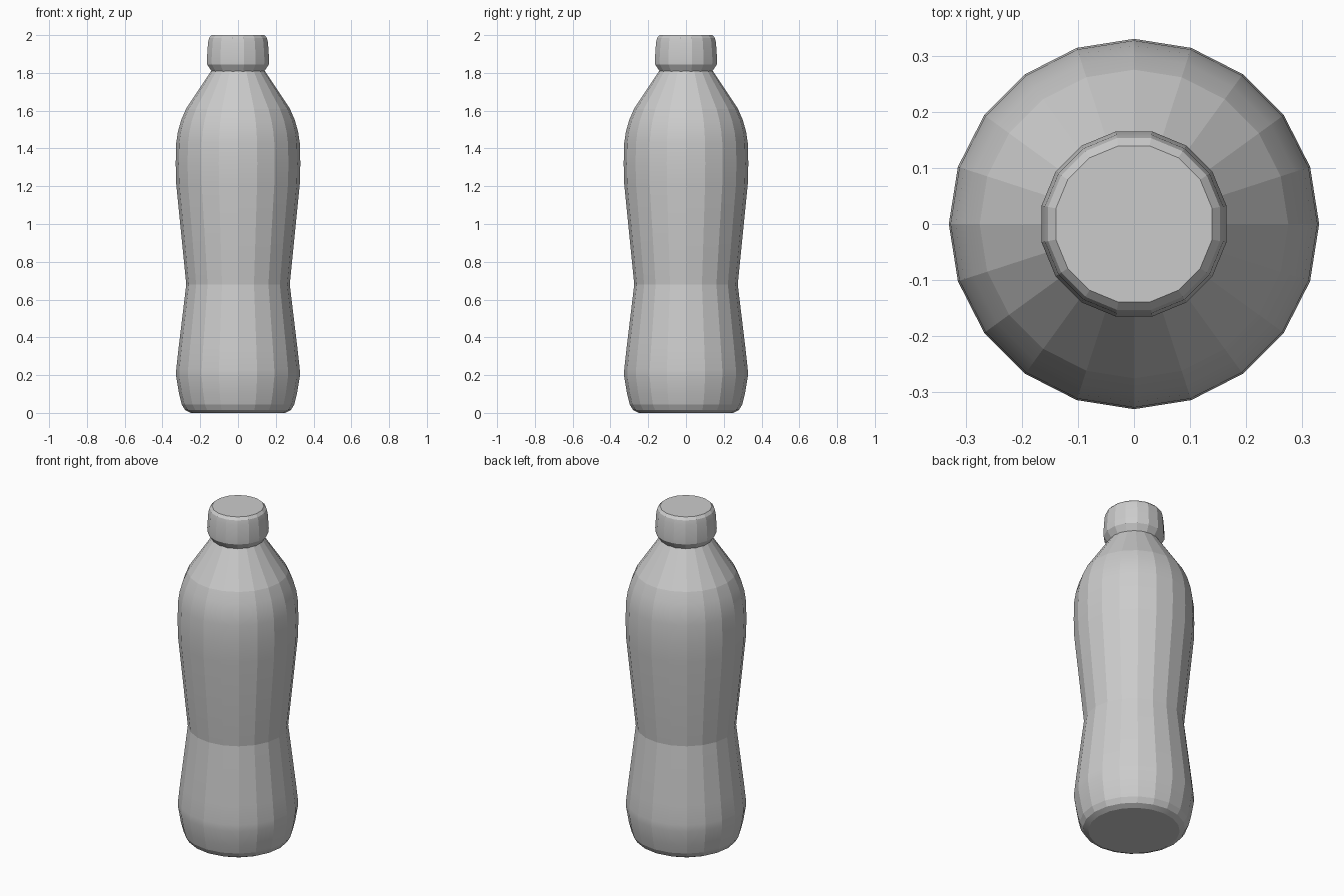
import bpy
import bmesh
from math import cos, sin, pi

cube = bpy.data.objects.get("Cube")
if cube:
    bpy.data.objects.remove(cube, do_unlink=True)

grey = bpy.data.materials.new("light_grey")
grey.use_nodes = True
colour = (0.6, 0.6, 0.6, 1)
grey.diffuse_color = colour
grey.node_tree.nodes["Principled BSDF"].inputs["Base Color"].default_value = colour


def lathe(name, profile, sides, offset=0.0):
    """Closed turned solid from (radius, height) pairs, bottom to top."""
    bm = bmesh.new()
    rings = []
    for r, z in profile:
        angles = [2 * pi * (i + offset) / sides for i in range(sides)]
        rings.append([bm.verts.new((r * cos(a), r * sin(a), z)) for a in angles])
    for low, high in zip(rings, rings[1:]):
        for i in range(sides):
            j = (i + 1) % sides
            bm.faces.new((low[i], low[j], high[j], high[i]))
    bm.faces.new(rings[0][::-1])
    bm.faces.new(rings[-1])
    mesh = bpy.data.meshes.new(name)
    bm.to_mesh(mesh)
    bm.free()
    mesh.materials.append(grey)
    obj = bpy.data.objects.new(name, mesh)
    bpy.context.collection.objects.link(obj)
    bpy.ops.object.select_all(action="DESELECT")
    obj.select_set(True)
    bpy.context.view_layer.objects.active = obj
    bpy.ops.object.shade_smooth_by_angle(angle=pi / 18)
    return obj


# Bottle with rounded foot, pinched waist and sloping shoulder
lathe("bottle_body", [
    (0.25, 0), (0.28, 0.015), (0.298, 0.045), (0.312, 0.1), (0.327, 0.19),
    (0.327, 0.23), (0.315, 0.34), (0.274, 0.68), (0.327, 1.21),
    (0.33, 1.32), (0.327, 1.43), (0.318, 1.49), (0.301, 1.55),
    (0.275, 1.61), (0.235, 1.67), (0.135, 1.82),
], 20)

# Screw cap with bevelled lower lip and rounded top
lathe("bottle_cap", [
    (0.14, 1.805), (0.167, 1.845), (0.168, 1.87), (0.162, 1.96),
    (0.156, 1.985), (0.142, 2.0),
], 16, 0.5)
